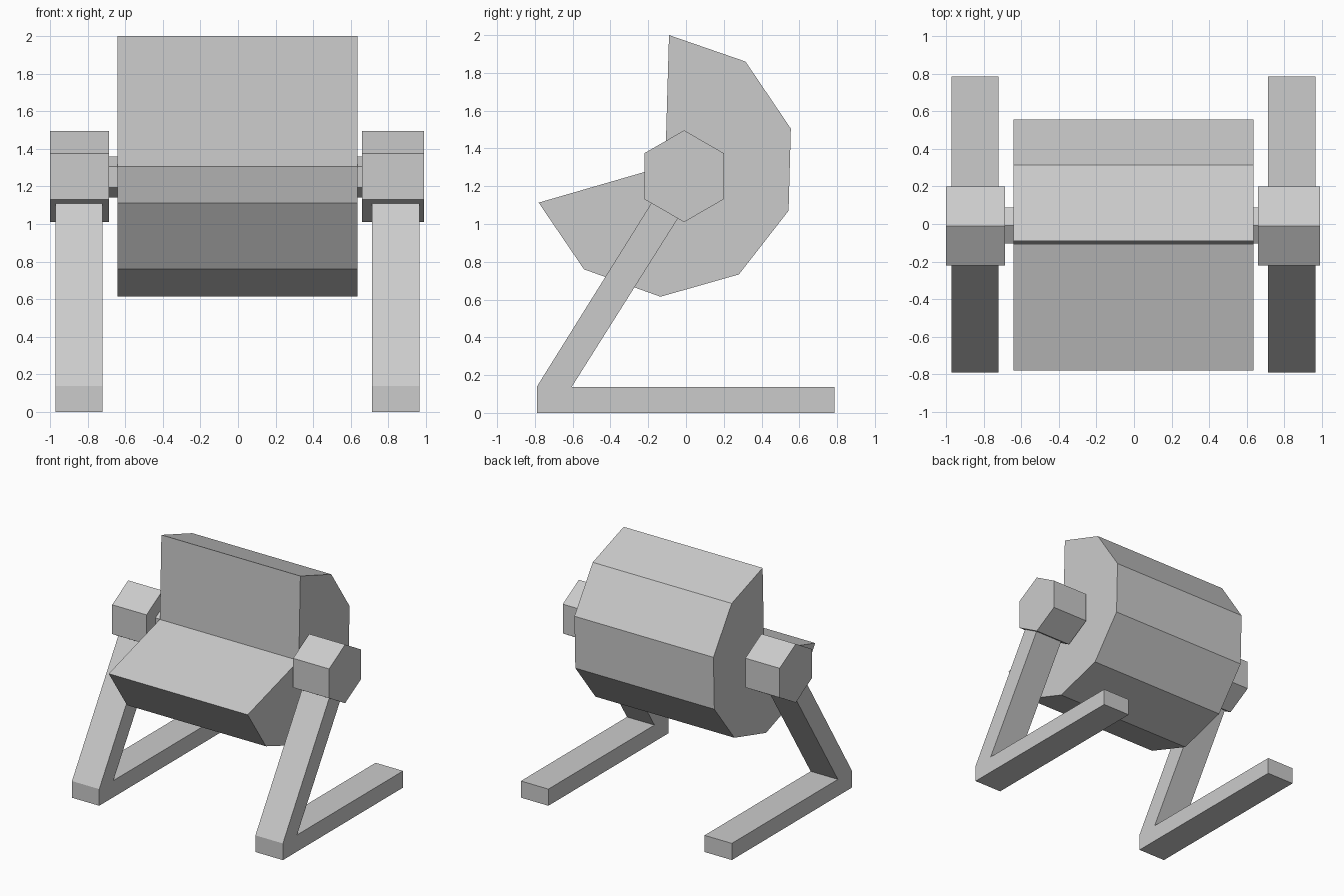
import bpy, bmesh
from math import sin, cos, pi

if "Cube" in bpy.data.objects:
    bpy.data.objects.remove(bpy.data.objects["Cube"])


def extrude_profile(name, profile, x0, x1):
    """Solid made from a (y, z) outline swept along x."""
    bm = bmesh.new()
    face = bm.faces.new([bm.verts.new((x0, y, z)) for y, z in profile])
    ext = bmesh.ops.extrude_face_region(bm, geom=[face], use_keep_orig=True)
    verts = [v for v in ext["geom"] if isinstance(v, bmesh.types.BMVert)]
    bmesh.ops.translate(bm, verts=verts, vec=(x1 - x0, 0, 0))
    bmesh.ops.recalc_face_normals(bm, faces=bm.faces)
    mesh = bpy.data.meshes.new(name)
    bm.to_mesh(mesh)
    bm.free()
    obj = bpy.data.objects.new(name, mesh)
    bpy.context.collection.objects.link(obj)
    return obj


def hexagon(y, z, r):
    return [(y + r * sin(i * pi / 3), z + r * cos(i * pi / 3)) for i in range(6)]


# Faceted drum with a wedge-shaped mouth cut out of the front
body = [(-0.09, 2.0), (0.315, 1.86), (0.555, 1.505), (0.543, 1.07), (0.28, 0.733),
        (-0.135, 0.615), (-0.54, 0.76), (-0.78, 1.113), (-0.11, 1.307)]
extrude_profile("drum_body", body, -0.64, 0.635)

# Thin axle running through the drum into both hubs
extrude_profile("axle", hexagon(-0.008, 1.25, 0.11), -0.75, 0.75)

# Angled leg and long flat foot in one outline
leg = [(-0.79, 0), (0.785, 0), (0.785, 0.138), (-0.605, 0.138),
       (-0.03, 1.05), (-0.165, 1.14), (-0.79, 0.138)]

# Hub and leg on each side
for side, hub_x, leg_x in (("left", (-1.0, -0.685), (-0.97, -0.72)),
                           ("right", (0.66, 0.99), (0.713, 0.965))):
    extrude_profile(side + "_hub", hexagon(-0.01, 1.253, 0.243), *hub_x)
    extrude_profile(side + "_leg", leg, *leg_x)
